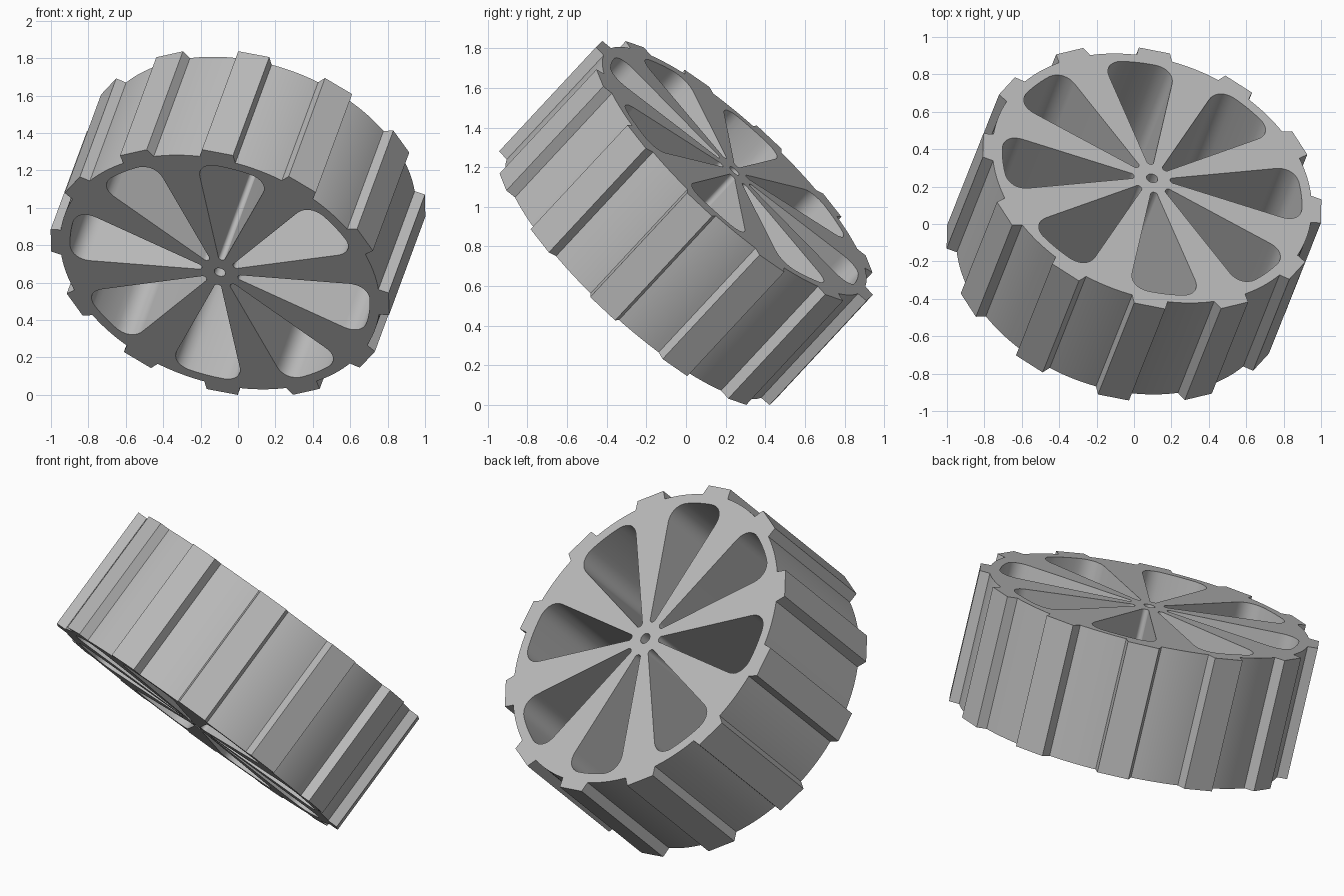
import bpy, bmesh, math
from mathutils import Matrix, Vector

if "Cube" in bpy.data.objects:
    bpy.data.objects.remove(bpy.data.objects["Cube"])

HALF = 0.372                      # half wheel width
R_RIM, R_TREAD = 0.885, 0.936     # rim surface, flat tread tops


def rot(points, deg):
    c, s = math.cos(math.radians(deg)), math.sin(math.radians(deg))
    return [(x * c - y * s, x * s + y * c) for x, y in points]


def arc(r, a0, a1, n):
    return [(r * math.cos(a0 + (a1 - a0) * i / n), r * math.sin(a0 + (a1 - a0) * i / n))
            for i in range(n + 1)]


def blend(p0, p1, p2, n=8):
    # rounded corner from p0 to p2 around corner p1
    p0, p1, p2 = Vector(p0), Vector(p1), Vector(p2)
    w = 0.8
    out = []
    for i in range(n + 1):
        t = i / n
        a, b, c = (1 - t) ** 2, 2 * w * t * (1 - t), t * t
        out.append(tuple((p0 * a + p1 * b + p2 * c) / (a + b + c)))
    return out


# outer outline: twelve treads joined by rim arcs
outline = []
base = math.asin(0.098 / R_RIM)
for k in range(12):
    tread = [(R_TREAD, -0.086), (R_TREAD, 0.086)]
    outline += rot(tread + arc(R_RIM, base, math.radians(30) - base, 10), -0.8 + 30 * k)

# wedge-shaped opening between spokes
R_OUT, SLOPE = 0.83, 0.265
side = lambda d: 0.020 + SLOPE * (d - 0.12)
d = 0.8
for _ in range(20):
    d = math.sqrt(R_OUT ** 2 - side(d) ** 2)
corner = (d, side(d))
ca = math.atan2(corner[1], corner[0])
trim = 0.105
p_line = (d - trim * 0.967, side(d - trim * 0.967))
a_in = ca - trim / R_OUT
p_arc = (R_OUT * math.cos(a_in), R_OUT * math.sin(a_in))
upper = blend(p_arc, corner, p_line)
tip = [(0.12 - 0.02 * math.sin(t), 0.02 * math.cos(t))
       for t in [math.pi * i / 8 for i in range(9)]]
lower = [(x, -y) for x, y in reversed(upper)]
opening = arc(R_OUT, -a_in, a_in, 6)[1:-1] + upper + tip + lower

# fill the profile with its holes and extrude it
curve = bpy.data.curves.new("wheel_profile", 'CURVE')
curve.dimensions = '2D'
curve.fill_mode = 'BOTH'
curve.extrude = HALF
loops = [outline, arc(0.031, 0, math.tau, 24)[:-1]]
loops += [rot(opening, 5.2 + 45 * k) for k in range(8)]
for pts in loops:
    sp = curve.splines.new('POLY')
    sp.points.add(len(pts) - 1)
    for p, (x, y) in zip(sp.points, pts):
        p.co = (x, y, 0, 1)
    sp.use_cyclic_u = True
tmp = bpy.data.objects.new("wheel_profile", curve)
bpy.context.collection.objects.link(tmp)
deps = bpy.context.evaluated_depsgraph_get()
mesh = bpy.data.meshes.new_from_object(tmp.evaluated_get(deps))
bpy.data.objects.remove(tmp)

bm = bmesh.new()
bm.from_mesh(mesh)
bmesh.ops.remove_doubles(bm, verts=bm.verts, dist=1e-5)
bmesh.ops.recalc_face_normals(bm, faces=bm.faces)
bm.to_mesh(mesh)
bm.free()

wheel = bpy.data.objects.new("treaded_wheel", mesh)
bpy.context.collection.objects.link(wheel)

# tilt the axle
n = Vector((0.261, 0.658, 0.707)).normalized()
u = (Vector((1, 0, 0)) - n * n.x).normalized()
v = n.cross(u)
mesh.transform(Matrix((u, v, n)).transposed().to_4x4())
z = [p.co.z for p in mesh.vertices]
wheel.location.z = -min(z)

mat = bpy.data.materials.new("grey")
mat.diffuse_color = (0.5, 0.5, 0.5, 1)
mat.use_nodes = True
mat.node_tree.nodes["Principled BSDF"].inputs["Base Color"].default_value = mat.diffuse_color
mesh.materials.clear()
mesh.materials.append(mat)
for f in mesh.polygons:
    f.material_index = 0

bpy.context.view_layer.objects.active = wheel
wheel.select_set(True)
bpy.ops.object.shade_smooth_by_angle(angle=math.radians(25))
